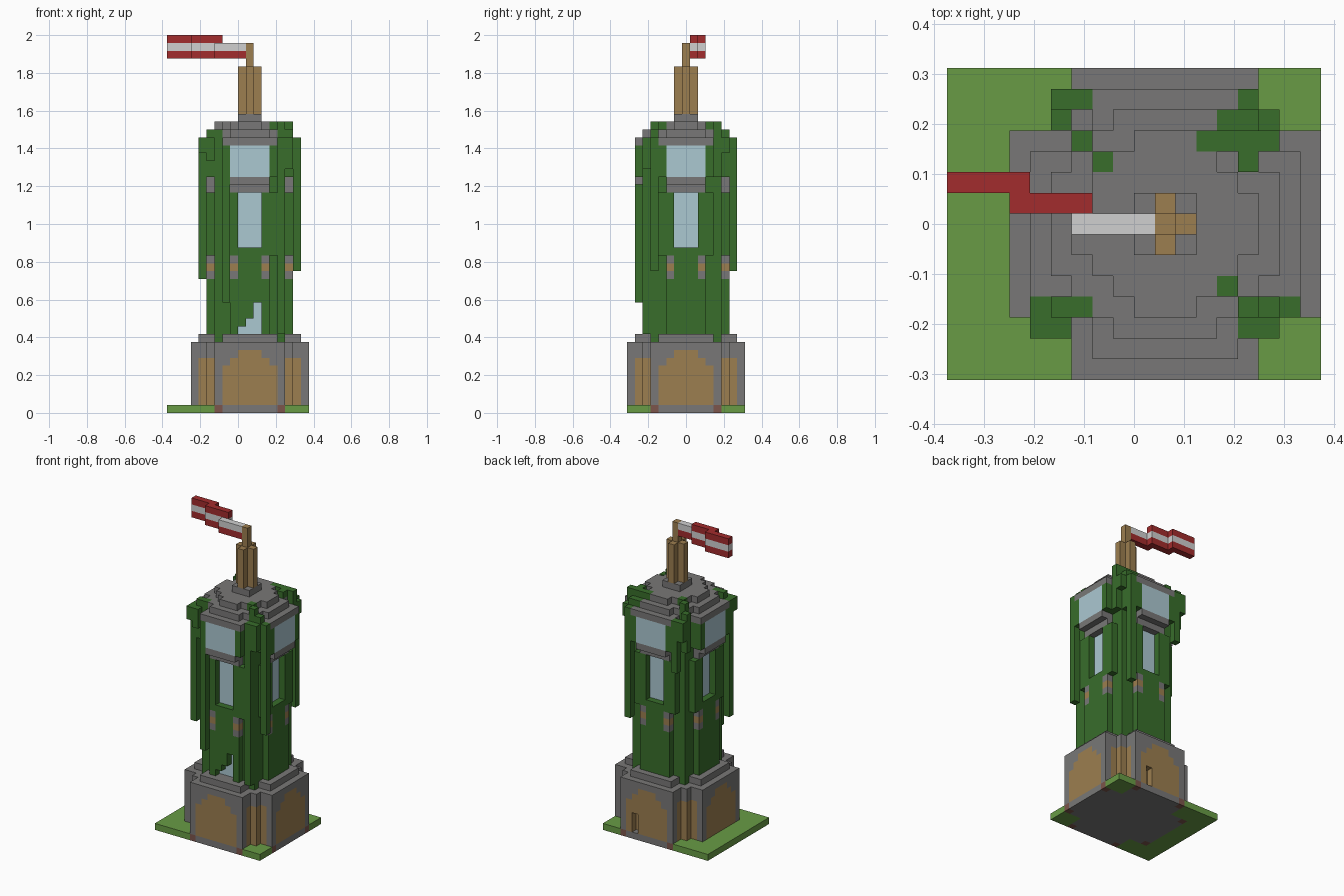
import bpy, bmesh
from mathutils import Vector

U = 1 / 24            # edge of one block
CENTRE_X = 1.5 * U    # the tower stands off centre on its lawn

cube = bpy.data.objects.get("Cube")
if cube:
    bpy.data.objects.remove(cube, do_unlink=True)

COLOURS = {
    "stone": (0.19, 0.187, 0.184),
    "ivy": (0.04, 0.155, 0.024),
    "grass": (0.14, 0.33, 0.06),
    "timber": (0.335, 0.21, 0.08),
    "glass": (0.41, 0.58, 0.64),
    "flag_red": (0.36, 0.025, 0.026),
    "flag_white": (0.63, 0.63, 0.63),
    "brick": (0.20, 0.09, 0.07),
}
mats = {}
for name, rgb in COLOURS.items():
    m = bpy.data.materials.new(name)
    m.use_nodes = True
    m.diffuse_color = (*rgb, 1)
    bsdf = m.node_tree.nodes["Principled BSDF"]
    bsdf.inputs["Base Color"].default_value = (*rgb, 1)
    bsdf.inputs["Roughness"].default_value = 0.9
    mats[name] = m

cells = {}  # block position -> (part, colour)


def box(part, colour, xs, ys, zs):
    """Fill a box of blocks; x and y ranges are inclusive, z stops before its end."""
    for x in range(xs[0], xs[1] + 1):
        for y in range(ys[0], ys[1] + 1):
            for z in range(*zs):
                cells[x, y, z] = (part, colour)


def ring(part, colour, r, t0, t1, zs):
    """Fill blocks on all four sides at distance r, from t0 to t1 along the side."""
    for t in range(t0, t1 + 1):
        for x, y in ((t, -r), (r, t), (-t, r), (-r, -t)):
            box(part, colour, (x, x), (y, y), zs)


def octagon(part, colour, r, reach, zs):
    """Fill a square of half-width r whose corners are cut where |x|+|y| > reach."""
    for x in range(-r, r + 1):
        w = min(r, reach - abs(x))
        box(part, colour, (x, x), (-w, w), zs)


def carve(x, y, zs):
    for z in range(*zs):
        cells.pop((x, y, z), None)


# Lawn
box("lawn", "grass", (-10, 7), (-7, 7), (0, 1))

# Plinth: cross shape with arched timber panels and corner posts
box("plinth", "stone", (-7, 7), (-4, 4), (0, 9))
box("plinth", "stone", (-4, 4), (-7, 7), (0, 9))
box("plinth", "stone", (-5, 5), (-5, 5), (1, 9))
box("plinth_step", "stone", (-6, 6), (-3, 3), (9, 10))
box("plinth_step", "stone", (-3, 3), (-6, 6), (9, 10))
for half, top in ((3, 6), (2, 7), (1, 8)):
    ring("arch_panel", "timber", 7, -half, half, (1, top))
for sx in (-1, 1):
    for sy in (-1, 1):
        for a, b in ((5, 5), (6, 4), (4, 6)):
            box("corner_post", "timber", (sx * a, sx * a), (sy * b, sy * b), (1, 7))
        for a, b in ((7, 4), (4, 7)):
            box("footing", "brick", (sx * a, sx * a), (sy * b, sy * b), (0, 1))

# Small slot in the back panel
carve(2, 7, (1, 4))
box("door_slot", "timber", (2, 2), (6, 6), (1, 4))

# Ivy-clad shaft
octagon("shaft", "ivy", 5, 7, (10, 34))

# Lanterns on the edges of every wall
for t in (-2, 2):
    ring("lantern", "stone", 5, t, t, (17, 20))
    ring("lantern", "timber", 5, t, t, (18, 19))

# Recessed middle windows
for t in (-1, 0, 1):
    for x, y in ((t, -5), (5, t), (-t, 5), (-5, -t)):
        carve(x, y, (21, 28))
ring("window", "glass", 4, -1, 1, (21, 28))

# Ivy in the corners and beside the windows
for sx in (-1, 1):
    for sy in (-1, 1):
        box("corner_ivy", "ivy", (sx * 4, sx * 4), (sy * 4, sy * 4), (9, 35))
        for a, b in ((3, 5), (5, 3)):
            box("side_ivy", "ivy", (sx * a, sx * a), (sy * b, sy * b), (20, 28))
            box("side_ivy", "ivy", (sx * a, sx * a), (sy * b, sy * b), (30, 34))

# Upper windows jutting out on stepped sills
ring("sill", "stone", 5, -2, 2, (28, 30))
ring("sill", "stone", 6, -2, 2, (29, 30))
ring("upper_window", "glass", 6, -2, 2, (30, 34))
for t in (-3, 3):
    ring("window_ivy", "ivy", 6, t, t, (30, 34))

# Low front window, partly overgrown
box("low_window", "glass", (-1, 1), (-4, -4), (10, 14))
for t, top in ((-1, 11), (0, 12), (1, 14)):
    carve(t, -5, (10, top))

# Cornice and roof steps
ring("cornice", "stone", 6, -3, 3, (34, 35))
octagon("cornice", "stone", 5, 8, (34, 35))
octagon("roof", "stone", 5, 7, (35, 36))
octagon("roof", "stone", 4, 5, (36, 37))
octagon("roof_cap", "stone", 1, 2, (37, 38))

# Hanging ivy strands: x, y, bottom, top
STRANDS = (
    (-5, 5, 30, 36), (-5, 6, 32, 35), (-4, 6, 27, 35), (-4, 4, 34, 37), (-3, 3, 36, 37),
    (4, 6, 18, 35), (3, 5, 33, 36), (4, 5, 30, 36), (5, 5, 33, 35), (5, 4, 30, 37),
    (4, 4, 34, 37), (3, 4, 35, 37), (2, 4, 36, 37), (4, 3, 36, 37),
    (3, -3, 36, 37), (4, -4, 34, 37), (5, -4, 31, 36), (6, -4, 18, 35),
    (4, -5, 10, 35), (5, -5, 31, 35),
    (-4, -4, 34, 36), (-5, -4, 30, 36), (-6, -4, 17, 35), (-5, -5, 32, 35),
    (-6, -5, 33, 35), (-3, -6, 14, 34),
)
for x, y, bottom, top in STRANDS:
    box("hanging_ivy", "ivy", (x, x), (y, y), (bottom, top))

# Mast
octagon("mast_base", "timber", 1, 1, (38, 44))
box("mast", "timber", (0, 0), (0, 0), (44, 47))

# Waving flag, stepping back and up away from the mast
for y, x0, x1, levels in ((0, -4, -1, 2), (1, -7, -4, 3), (2, -10, -7, 3)):
    for k in range(levels):
        box("flag", ("flag_red", "flag_white", "flag_red")[k], (x0, x1), (y, y), (45 + k, 46 + k))

# Turn the blocks of each part into a mesh of its outer faces
SIDES = [Vector(s) for s in ((1, 0, 0), (-1, 0, 0), (0, 1, 0), (0, -1, 0), (0, 0, 1), (0, 0, -1))]


def face_corners(pos, n):
    a = Vector((n.y, n.z, n.x))
    b = n.cross(a)
    mid = Vector(pos) + n / 2
    return [mid + (a * i + b * j) / 2 for i, j in ((-1, -1), (1, -1), (1, 1), (-1, 1))]


for part in dict.fromkeys(p for p, _ in cells.values()):
    bm = bmesh.new()
    slots = []
    for pos, (owner, colour) in cells.items():
        if owner != part:
            continue
        if colour not in slots:
            slots.append(colour)
        for n in SIDES:
            if tuple(int(c) for c in Vector(pos) + n) in cells:
                continue
            face = bm.faces.new([bm.verts.new((c.x * U + CENTRE_X, c.y * U, (c.z + 0.5) * U))
                                 for c in face_corners(pos, n)])
            face.material_index = slots.index(colour)
    bmesh.ops.remove_doubles(bm, verts=bm.verts, dist=U / 10)
    mesh = bpy.data.meshes.new(part)
    bm.to_mesh(mesh)
    bm.free()
    for colour in slots:
        mesh.materials.append(mats[colour])
    bpy.context.collection.objects.link(bpy.data.objects.new(part, mesh))
